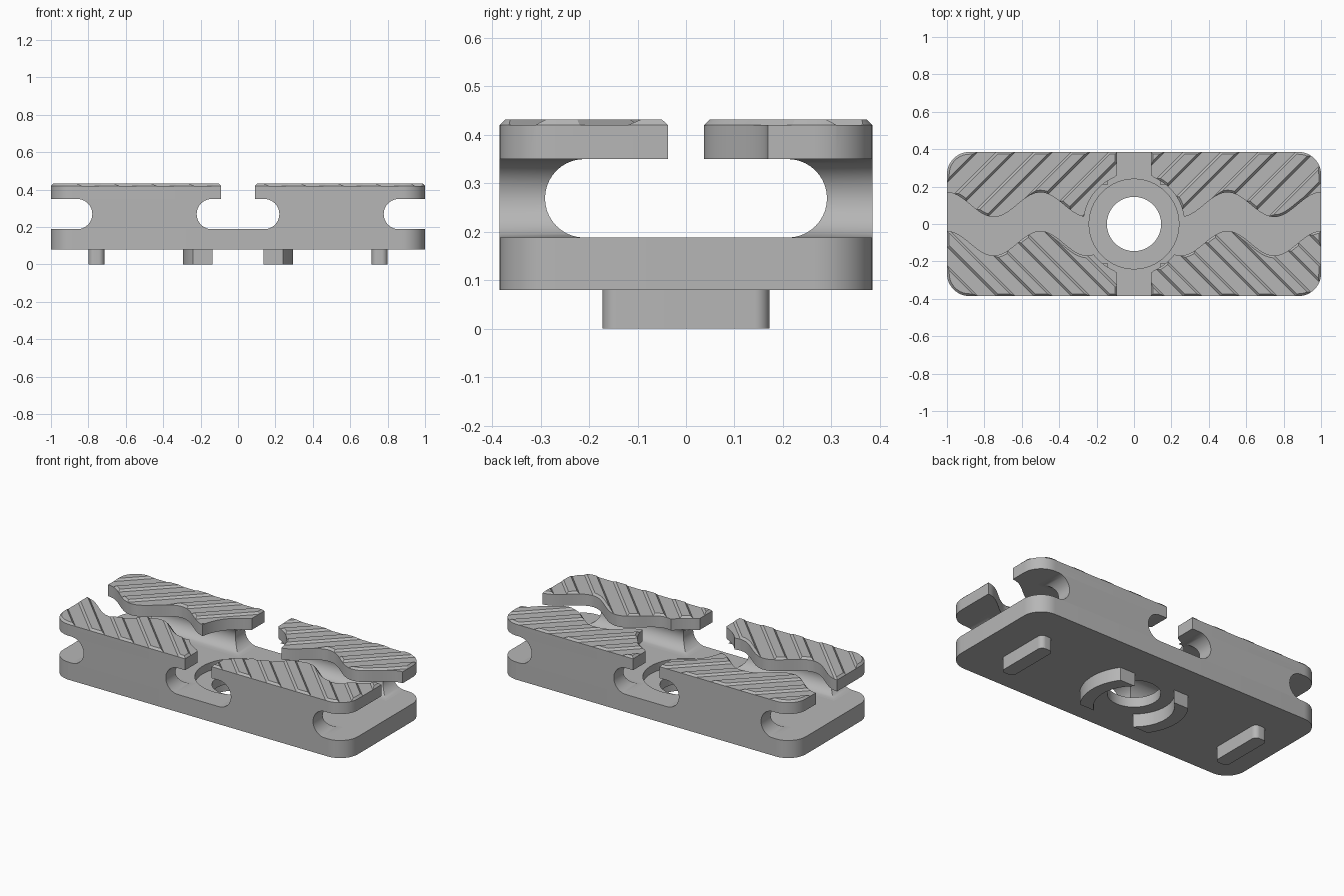
import bpy
import bmesh
from math import sin, cos, asin, acos, atan2, pi, sqrt
from mathutils import Matrix, Vector

cube = bpy.data.objects.get("Cube")
if cube:
    bpy.data.objects.remove(cube)

grey = bpy.data.materials.new("plain grey")
grey.use_nodes = True
COLOUR = (0.47, 0.47, 0.47, 1)
grey.diffuse_color = COLOUR
grey.node_tree.nodes["Principled BSDF"].inputs["Base Color"].default_value = COLOUR

# Main sizes
HX, HY, CORNER = 1.0, 0.385, 0.12
BASE_Z, FLOOR_Z, PLATE_Z, TOOTH_Z, TOP_Z = 0.08, 0.188, 0.35, 0.42, 0.432


def arc(cx, cy, r, a0, a1, n=12):
    return [(cx + r * cos(a0 + (a1 - a0) * i / n),
             cy + r * sin(a0 + (a1 - a0) * i / n)) for i in range(n + 1)]


def rounded_rect(hx, hy, r, cx=0):
    pts = []
    for i, (sx, sy) in enumerate([(1, 1), (-1, 1), (-1, -1), (1, -1)]):
        pts += arc(cx + sx * (hx - r), sy * (hy - r), r, i * pi / 2, (i + 1) * pi / 2)
    return pts


def add_prism(bm, pts, z0, z1, matrix=Matrix(), chamfer=0):
    """Extrude a flat outline from z0 to z1, with an optional top chamfer."""
    low = [bm.verts.new((x, y, z0)) for x, y in pts]
    high = [bm.verts.new((x, y, z1)) for x, y in pts]
    n = len(pts)
    top = bm.faces.new(high)
    faces = [top, bm.faces.new(low[::-1])]
    faces += [bm.faces.new((low[i], low[(i + 1) % n], high[(i + 1) % n], high[i]))
              for i in range(n)]
    bmesh.ops.recalc_face_normals(bm, faces=faces)
    if chamfer:
        bmesh.ops.inset_region(bm, faces=[top], thickness=chamfer, depth=chamfer,
                               use_even_offset=True)
    bmesh.ops.transform(bm, matrix=matrix, verts=low + high if not chamfer else bm.verts)


def make(name, prisms):
    bm = bmesh.new()
    for p in prisms:
        add_prism(bm, *p)
    bmesh.ops.recalc_face_normals(bm, faces=bm.faces)
    mesh = bpy.data.meshes.new(name)
    bm.to_mesh(mesh)
    bm.free()
    mesh.materials.append(grey)
    obj = bpy.data.objects.new(name, mesh)
    bpy.context.collection.objects.link(obj)
    return obj


def cut(obj, cutter):
    """Subtract the cutter for good and delete it."""
    mod = obj.modifiers.new("cut", 'BOOLEAN')
    mod.operation, mod.solver, mod.object = 'DIFFERENCE', 'EXACT', cutter
    bpy.context.view_layer.update()
    graph = bpy.context.evaluated_depsgraph_get()
    mesh = bpy.data.meshes.new_from_object(obj.evaluated_get(graph))
    obj.modifiers.clear()
    obj.data = mesh
    bpy.data.objects.remove(cutter)


def axes(a, b, c, origin=(0, 0, 0)):
    """Matrix sending local x, y, z to the given directions."""
    m = Matrix((a, b, c)).transposed().to_4x4()
    m.translation = Vector(origin)
    return m


# Base slab with a counterbored centre hole
base = make("base", [(rounded_rect(HX, HY, CORNER), BASE_Z, FLOOR_Z)])
cut(base, make("hole_cutter", [(arc(0, 0, 0.145, 0, 2 * pi, 64)[:-1], 0, 0.3)]))
cut(base, make("counterbore_cutter", [(arc(0, 0, 0.24, 0, 2 * pi, 64)[:-1], 0.14, 0.3)]))

# Four posts left standing between round-sided channels
MID, R = (FLOOR_Z + PLATE_Z) / 2, (PLATE_Z - FLOOR_Z) / 2


def channel(half):
    right = [(half, MID - 0.1)] + arc(half, MID, R, -pi / 2, pi / 2, 20) + [(half, MID + 0.1)]
    return right + [(-x, z) for x, z in right[::-1]]


posts = make("corner_posts", [(rounded_rect(HX, HY, CORNER), FLOOR_Z, PLATE_Z)])
X, Y, Z = Vector((1, 0, 0)), Vector((0, 1, 0)), Vector((0, 0, 1))
cut(posts, make("long_channel", [(channel(0.21), -1.2, 1.2, axes(Y, Z, X))]))
for cx in (-HX, 0, HX):
    cut(posts, make("cross_channel",
                    [(channel(0.14), -1, 1, axes(-X, Z, Y, (cx, 0, 0)))]))

# Four jaw plates with a wavy inner edge, topped by diagonal ridges
GAP, CLEAR = 0.09, 0.27


def jaw_outline(sx, sy):
    def wave(x):
        return 0.103 + sy * 0.066 * cos(4 * pi * x)
    start = CLEAR
    for _ in range(30):
        start = 0.5 * (start + sqrt(CLEAR ** 2 - wave(start) ** 2))
    n = 40
    pts = [(GAP, HY)] + arc(HX - CORNER, HY - CORNER, CORNER, pi / 2, 0)
    pts += [(HX + (start - HX) * i / n, wave(HX + (start - HX) * i / n)) for i in range(n)]
    pts += arc(0, 0, CLEAR, atan2(wave(start), start), acos((GAP + 0.015) / CLEAR))
    pts += [(GAP, 0.262)]
    return [(sx * x, sy * y) for x, y in pts]


def grooves(sy):
    profile = [(-0.035, TOOTH_Z), (0.035, TOOTH_Z), (0.085, 0.47), (-0.085, 0.47)]
    across = Vector((1, -sy, 0)).normalized()
    along = Vector((1, sy, 0)).normalized()
    return [(profile, -1, 1, axes(across, Z, along, (0.83 - 0.2 * k, 0, 0)))
            for k in range(12)]


for sx, side in ((1, "left"), (-1, "right")):
    for sy, end in ((1, "back"), (-1, "front")):
        jaw = make(f"{end}_{side}_jaw",
                   [(jaw_outline(sx, sy), PLATE_Z, TOOTH_Z, Matrix(), TOP_Z - TOOTH_Z)])
        cut(jaw, make("groove_cutter", grooves(sy)))

# Locating feet: two clipped arcs round the hole and one key near each end
FOOT_Y, INNER, OUTER = 0.172, 0.22, 0.295
for s, side in ((1, "left"), (-1, "right")):
    a, b = asin(FOOT_Y / OUTER), asin(FOOT_Y / INNER)
    curve = arc(0, 0, OUTER, -a, a, 20) + arc(0, 0, INNER, b, -b, 20)
    make(f"{side}_arc_foot", [([(s * x, y) for x, y in curve], 0, BASE_Z)])
    make(f"{side}_key_foot", [(rounded_rect(0.042, FOOT_Y, 0.03, s * 0.757), 0, BASE_Z)])

# Smooth curved walls, keep edges sharp
bpy.ops.object.select_all(action='DESELECT')
for obj in bpy.context.collection.objects:
    if obj.type == 'MESH' and grey.name in obj.data.materials:
        obj.select_set(True)
        bpy.context.view_layer.objects.active = obj
bpy.ops.object.shade_smooth_by_angle()
